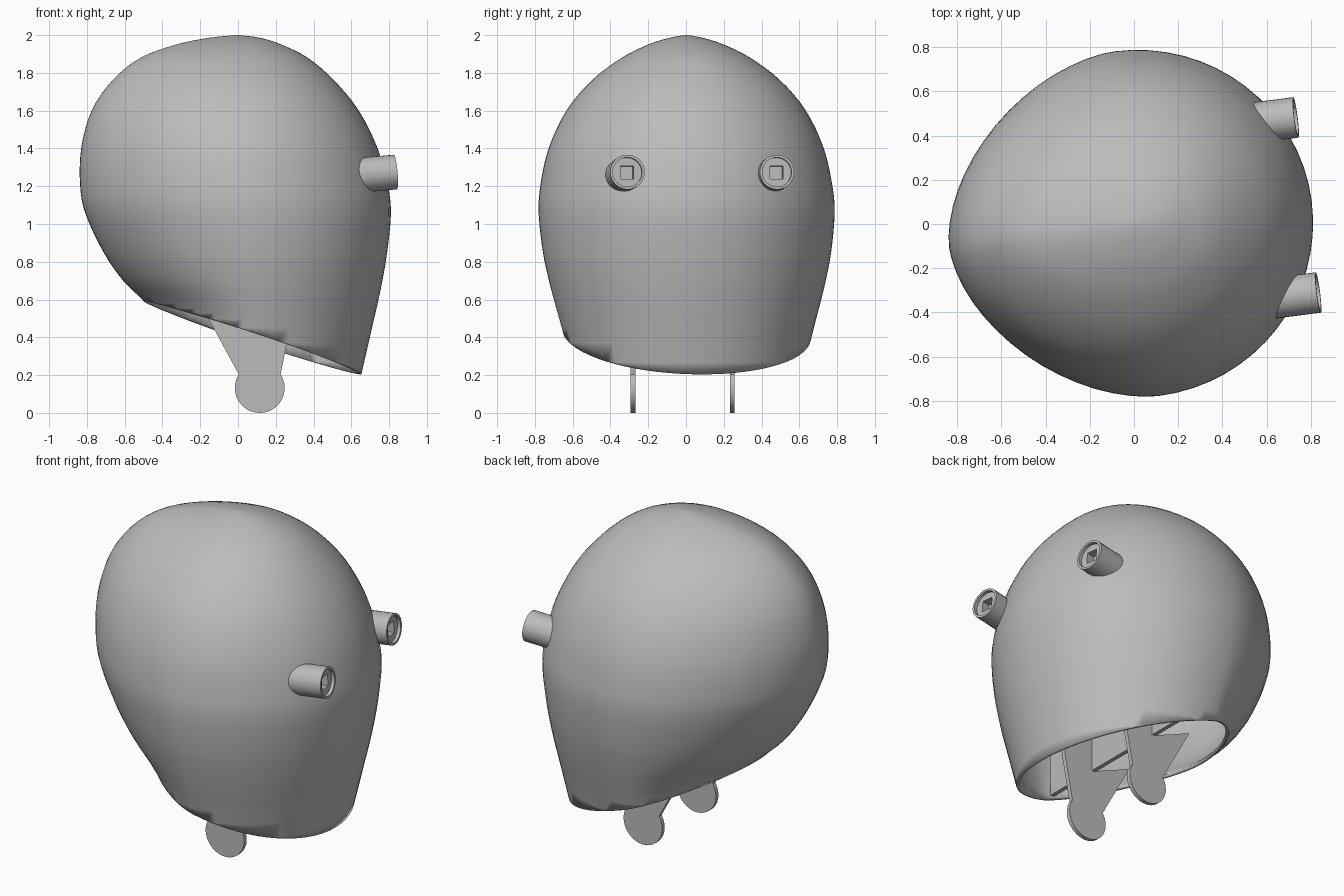
import bpy, bmesh
from math import sin, cos, pi, radians
from mathutils import Matrix, Vector

cube = bpy.data.objects.get("Cube")
if cube:
    bpy.data.objects.remove(cube, do_unlink=True)

grey = bpy.data.materials.new("plain_grey")
grey.use_nodes = True
grey.diffuse_color = (0.5, 0.5, 0.5, 1)
grey.node_tree.nodes["Principled BSDF"].inputs["Base Color"].default_value = (0.5, 0.5, 0.5, 1)

YAW = Matrix.Rotation(radians(7.3), 4, 'Z')   # the head looks slightly off +x


def finish(bm, name, angle=30):
    mesh = bpy.data.meshes.new(name)
    bm.to_mesh(mesh)
    bm.free()
    obj = bpy.data.objects.new(name, mesh)
    bpy.context.collection.objects.link(obj)
    mesh.materials.append(grey)
    bpy.ops.object.select_all(action='DESELECT')
    obj.select_set(True)
    bpy.context.view_layer.objects.active = obj
    bpy.ops.object.shade_smooth_by_angle(angle=radians(angle))
    return obj


def loft(bm, rings):
    """Skin a stack of equal closed rings and cap both ends."""
    loops = [[bm.verts.new(p) for p in ring] for ring in rings]
    n = len(loops[0])
    for a, b in zip(loops, loops[1:]):
        for i in range(n):
            j = (i + 1) % n
            bm.faces.new((a[i], a[j], b[j], b[i]))
    bm.faces.new(loops[0])
    bm.faces.new(loops[-1])
    bmesh.ops.recalc_face_normals(bm, faces=bm.faces)


def spline(rows, steps):
    """Catmull-Rom interpolation through the rows."""
    rows = [Vector(r) for r in rows]
    out = []
    for i in range(len(rows) - 1):
        p1, p2 = rows[i], rows[i + 1]
        p0 = rows[max(i - 1, 0)]
        p3 = rows[min(i + 2, len(rows) - 1)]
        for k in range(steps):
            t = k / steps
            out.append(p1 + (p2 - p0) * (t / 2)
                       + (p0 * 2 - p1 * 5 + p2 * 4 - p3) * (t * t / 2)
                       + (p1 * 3 - p0 - p2 * 3 + p3) * (t ** 3 / 2))
    return out + [rows[-1]]


# Head shell: height, back reach, front reach, half width
sections = [
    (2.0, .01, .01, .01), (1.985, .16, .12, .09), (1.95, .33, .23, .2),
    (1.88, .52, .37, .34), (1.76, .67, .51, .5), (1.6, .78, .64, .635),
    (1.4, .835, .74, .73), (1.2, .84, .795, .775), (1.05, .81, .81, .785),
    (.85, .715, .79, .765), (.7, .61, .765, .735), (.58, .49, .74, .705),
    (.45, .41, .71, .67), (.1, .35, .63, .58),
]


def section_ring(row, n=64):
    z, back, front, width = row
    seam = max(0, (1.25 - z) * .075)
    ring = []
    for i in range(n):
        a = 2 * pi * i / n
        c, s = cos(a), sin(a)
        # the back half tapers more than the front half
        power = 1 if c > -1e-6 else 2 / 1.75
        reach = front - seam if c > 0 else back + seam
        sign = 1 if c > 0 else -1
        side = 1 if s > 0 else -1
        ring.append((seam + sign * reach * abs(c) ** power,
                     side * width * abs(s) ** power, z))
    return ring


bm = bmesh.new()
loft(bm, [section_ring(r) for r in spline(sections, 4)])
# slanted neck opening
bmesh.ops.bisect_plane(bm, geom=bm.verts[:] + bm.edges[:] + bm.faces[:],
                       plane_co=(.665, 0, .2), plane_no=(.336, 0, 1),
                       clear_inner=True)
bm.transform(YAW)
shell = finish(bm, "head_shell")
solid = shell.modifiers.new("thickness", 'SOLIDIFY')
solid.thickness = .02
solid.offset = -1

# Eye tubes with a stepped rim and a square socket
def eye_ring(x, r, square=False, n=32):
    ring = []
    for i in range(n):
        a = 2 * pi * i / n
        k = r / max(abs(cos(a)), abs(sin(a))) if square else r
        ring.append((x, k * cos(a), k * sin(a)))
    return ring


for name, v in (("left_eye", .385), ("right_eye", -.413)):
    bm = bmesh.new()
    loft(bm, [eye_ring(-.24, .092), eye_ring(0, .092), eye_ring(0, .078),
              eye_ring(-.02, .078), eye_ring(-.02, .035, True),
              eye_ring(-.07, .035, True)])
    bm.transform(YAW @ Matrix.Translation((.787, v, 1.275))
                 @ Matrix.Rotation(radians(-5), 4, 'Y'))
    finish(bm, name)

# Mounting plates with round ends hanging from the neck
def bracket(name, y, thick=.025):
    arc = [radians(147 + 246 * i / 32) for i in range(33)]
    outline = [(.115 + .132 * cos(a), .132 + .132 * sin(a)) for a in arc]
    outline += [(.28, .48), (.3, .9), (.07, .9), (.07, .45), (-.19, .56)]
    bm = bmesh.new()
    loft(bm, [[(x, y + s * thick / 2, z) for x, z in outline] for s in (-1, 1)])
    finish(bm, name)


bracket("left_bracket", .245)
bracket("right_bracket", -.28)

# Cross wall joining the plates inside the shell
bm = bmesh.new()
bmesh.ops.create_cube(bm, size=1)
bm.transform(Matrix.Translation((.07, 0, .67)) @ Matrix.Diagonal((.025, 1.26, .44, 1)))
finish(bm, "inner_cross_wall")
